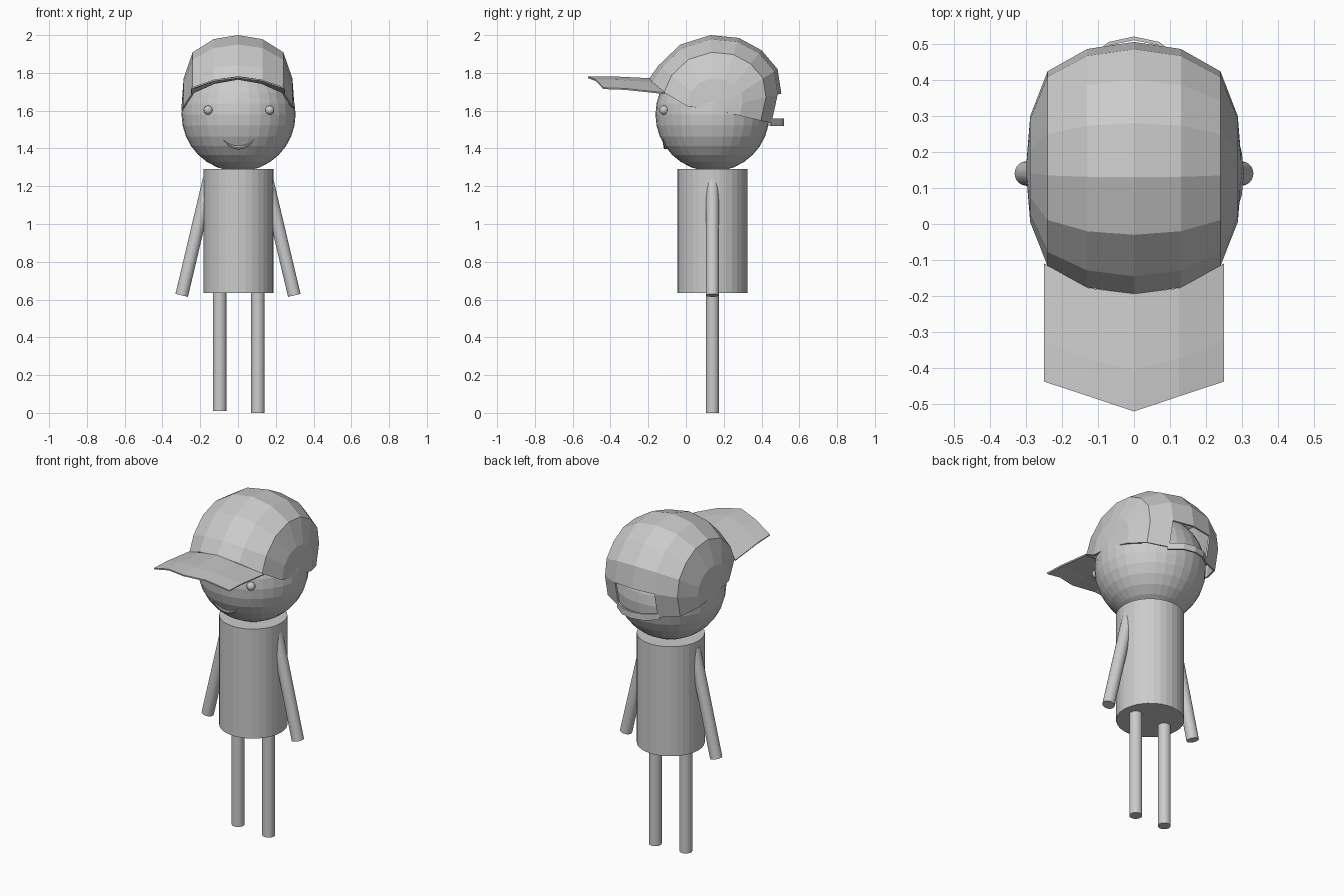
import bpy, bmesh, math
from mathutils import Vector

cube = bpy.data.objects.get("Cube")
if cube:
    bpy.data.objects.remove(cube)

grey = bpy.data.materials.new("plain grey")
grey.use_nodes = True
grey.diffuse_color = (0.6, 0.6, 0.6, 1)
grey.node_tree.nodes["Principled BSDF"].inputs["Base Color"].default_value = grey.diffuse_color


def finish(name, bm, thickness=0.0):
    bmesh.ops.remove_doubles(bm, verts=bm.verts, dist=0.0005)
    bmesh.ops.recalc_face_normals(bm, faces=bm.faces)
    mesh = bpy.data.meshes.new(name)
    bm.to_mesh(mesh)
    bm.free()
    mesh.materials.append(grey)
    obj = bpy.data.objects.new(name, mesh)
    bpy.context.collection.objects.link(obj)
    if thickness:
        mod = obj.modifiers.new("Thickness", "SOLIDIFY")
        mod.thickness = thickness
    return obj


def grid(rows):
    # Sheet of faces through rows of points
    bm = bmesh.new()
    vs = [[bm.verts.new(p) for p in row] for row in rows]
    for a, b in zip(vs, vs[1:]):
        for i in range(len(a) - 1):
            bm.faces.new((a[i], a[i + 1], b[i + 1], b[i]))
    return bm


def tube(name, start, end, radius):
    start, end = Vector(start), Vector(end)
    bm = bmesh.new()
    bmesh.ops.create_cone(bm, cap_ends=True, segments=32, radius1=radius,
                          radius2=radius, depth=(end - start).length)
    turn = (end - start).to_track_quat("Z", "Y").to_matrix().to_4x4()
    turn.translation = (start + end) / 2
    bm.transform(turn)
    return finish(name, bm)


def ball(name, center, radius, segments, rings):
    bm = bmesh.new()
    bmesh.ops.create_uvsphere(bm, u_segments=segments, v_segments=rings, radius=radius)
    bmesh.ops.translate(bm, verts=bm.verts, vec=center)
    return finish(name, bm)


# Body, head and limbs
MID = 0.14
HEAD = Vector((0.003, MID, 1.58))
tube("torso", (0.003, MID, 0.635), (0.003, MID, 1.29), 0.185)
ball("head", HEAD, 0.302, 32, 16)
for side, s, foot in (("left", 1, 0.0), ("right", -1, 0.01)):
    tube(side + "_leg", (0.004 + s * 0.101, MID, foot), (0.004 + s * 0.101, MID, 0.66), 0.035)
    tube(side + "_arm", (s * 0.152, MID, 1.24), (s * 0.298, MID, 0.622), 0.034)
    ball(side + "_eye", (0.005 + s * 0.163, -0.117, 1.603), 0.024, 16, 8)

# Smile: tapered arc lying on the head
rows = []
for i in range(13):
    a = math.pi * (0.2 + 0.6 * i / 12)
    x, z = 0.003 - 0.1 * math.cos(a), 1.505 - 0.1 * math.sin(a)
    y = MID - math.sqrt(0.302 ** 2 - x * x - (z - HEAD.z) ** 2) - 0.003
    r = 0.001 + 0.009 * math.sin(math.pi * i / 12)
    rows.append([(x, y + r * math.cos(t), z + r * math.sin(t))
                 for t in (k * math.tau / 8 for k in range(9))])
finish("smile", grid(rows))

# Cap crown: one front-to-back profile, shrinking toward the sides
profile = [(-0.195, 1.77), (-0.145, 1.84), (-0.03, 1.95), (0.13, 2.0), (0.28, 1.985),
           (0.40, 1.92), (0.485, 1.82), (0.505, 1.69), (0.47, 1.53)]
half = [(0.3, 0.0), (0.288, 0.42), (0.24, 0.77), (0.13, 0.945)]
columns = [(-x, k) for x, k in half] + [(0, 1)] + [(x, k) for x, k in reversed(half)]
CY, CZ = 0.15, 1.605
rows = []
for j, (y, z) in enumerate(profile):
    dip = 0.035 if j == 0 else 0
    rows.append([(x, CY + (y - CY) * k, CZ + (z - CZ) * k - dip * (x / 0.24) ** 2 * (k > 0))
                 for x, k in columns])
bm = grid(rows)
# Opening at the back
hole = [f for f in bm.faces
        if f.calc_center_median().y > 0.4 and f.calc_center_median().z < 1.66
        and abs(f.calc_center_median().x) < 0.13]
bmesh.ops.delete(bm, geom=hole, context="FACES")
finish("cap_crown", bm, 0.01)

# Cap strap below the opening
line = [(-0.14, 0.45), (-0.07, 0.505), (0, 0.52), (0.07, 0.505), (0.14, 0.45)]
finish("cap_strap", grid([[(x, y, z) for x, y in line] for z in (1.52, 1.558)]), 0.01)

# Cap brim: arched sheet with a pointed front
arch = [(0.25, -0.11, -0.437, 1.695, 1.722), (0.125, -0.178, -0.478, 1.75, 1.765)]
arch = ([(-x, *rest) for x, *rest in arch] + [(0, -0.193, -0.52, 1.772, 1.78)] + arch[::-1])
rows = []
for t, lift in ((0, 0), (0.65, 0.005), (1, 0)):
    rows.append([(x, b + (f - b) * t, zb + (zf - zb) * t + lift) for x, b, f, zb, zf in arch])
finish("cap_brim", grid(rows), 0.008)
